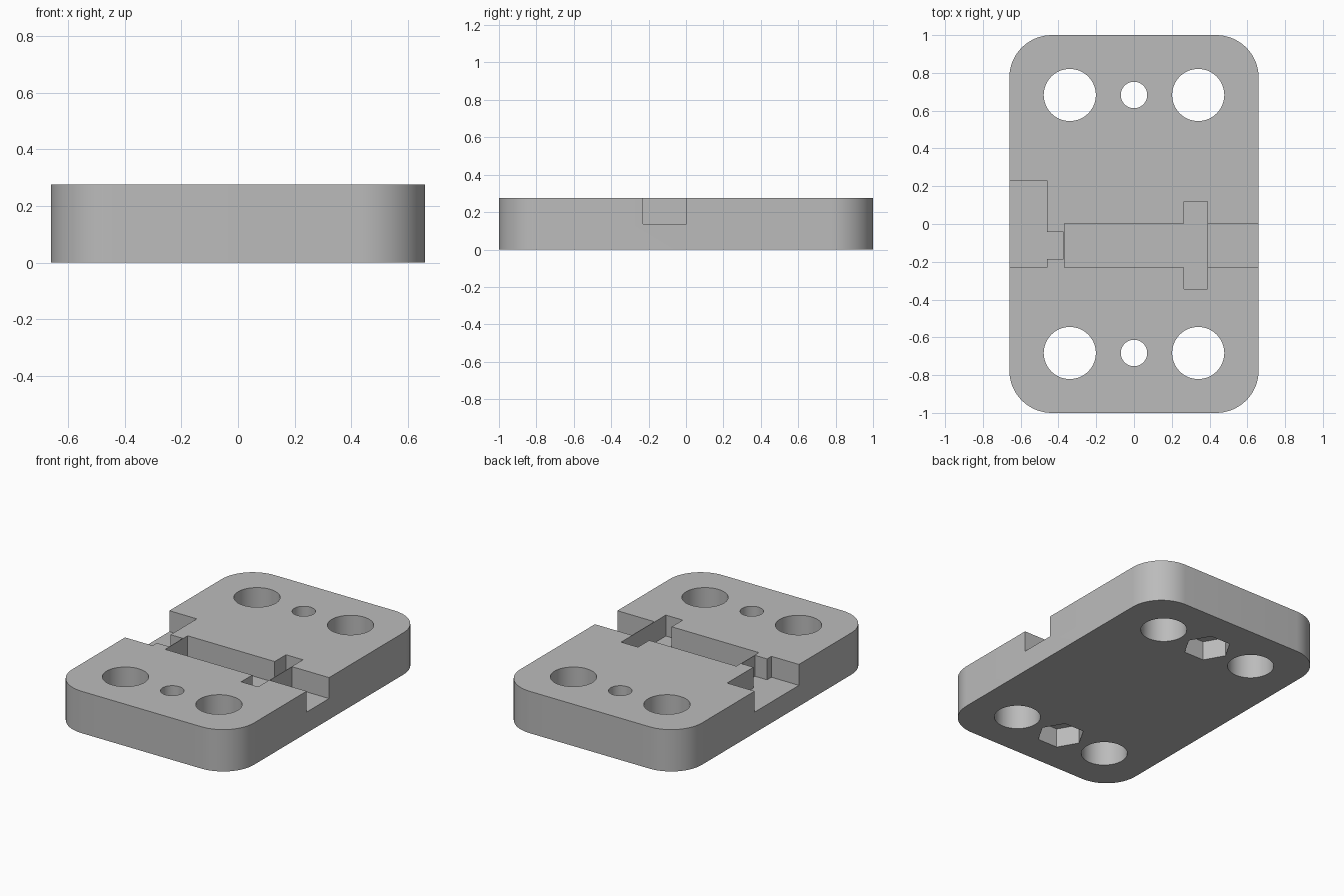
import bpy, bmesh
from math import cos, sin, pi, radians

cube = bpy.data.objects.get("Cube")
if cube:
    bpy.data.objects.remove(cube, do_unlink=True)

HALF_X, HALF_Y, HEIGHT, CORNER = 0.66, 1.0, 0.275, 0.225
FLOOR = HEIGHT / 2        # floor height of all the channels
OVER = 0.1                # how far cutters overshoot the plate
WALL = 0.002              # half thickness of the thin partitions

grey = bpy.data.materials.new("plain grey")
grey.use_nodes = True
grey.diffuse_color = (0.5, 0.5, 0.5, 1)
grey.node_tree.nodes["Principled BSDF"].inputs["Base Color"].default_value = (0.5, 0.5, 0.5, 1)


def arc(cx, cy, r, start, end, steps):
    """Points along an arc, angles in degrees."""
    angles = [radians(start + (end - start) * i / steps) for i in range(steps + 1)]
    return [(cx + r * cos(a), cy + r * sin(a)) for a in angles]


def ring(cx, cy, r, sides):
    return arc(cx, cy, r, 0, 360, sides)[:-1]


def prism(name, outline, z0, z1):
    """Extrude a counter-clockwise outline from z0 to z1."""
    bm = bmesh.new()
    base = bm.faces.new([bm.verts.new((x, y, z0)) for x, y in outline])
    top = bmesh.ops.extrude_face_region(bm, geom=[base])["geom"]
    bmesh.ops.translate(bm, vec=(0, 0, z1 - z0),
                        verts=[v for v in top if isinstance(v, bmesh.types.BMVert)])
    bmesh.ops.recalc_face_normals(bm, faces=bm.faces)
    mesh = bpy.data.meshes.new(name)
    bm.to_mesh(mesh)
    bm.free()
    mesh.materials.append(grey)
    obj = bpy.data.objects.new(name, mesh)
    bpy.context.collection.objects.link(obj)
    return obj


def cut(target, outline, z0, z1):
    """Subtract a prism from the target."""
    cutter = prism("cutter", outline, z0, z1)
    cutter.hide_render = True
    mod = target.modifiers.new("cut", "BOOLEAN")
    mod.operation, mod.solver, mod.object = "DIFFERENCE", "EXACT", cutter
    bpy.context.view_layer.objects.active = target
    bpy.ops.object.modifier_apply(modifier=mod.name)
    bpy.data.objects.remove(cutter, do_unlink=True)


# Rounded plate
outline = []
for i, (sx, sy) in enumerate([(1, 1), (-1, 1), (-1, -1), (1, -1)]):
    outline += arc(sx * (HALF_X - CORNER), sy * (HALF_Y - CORNER), CORNER,
                   90 * i, 90 * i + 90, 16)
plate = prism("mounting_plate", outline, 0, HEIGHT)

# Bolt holes, with hexagonal nut pockets under the middle ones
for y in (-0.683, 0.683):
    for x in (-0.34, 0.34):
        cut(plate, ring(x, y, 0.138, 64), -OVER, HEIGHT + OVER)
    cut(plate, ring(0, y, 0.07, 40), -OVER, HEIGHT + OVER)
    cut(plate, ring(0, y, 0.143, 6), -OVER, 0.125)

# Channel across the top, in three parts divided by thin partitions
front, back = -0.23, 0.003
left_wall, right_wall = 0.39, -0.37
end = HALF_X + OVER
channels = [
    # open slot on the left side
    [(left_wall + WALL, front), (end, front), (end, back), (left_wall + WALL, back)],
    # middle pocket with a cross bar
    [(right_wall + WALL, front), (0.265, front), (0.265, -0.345),
     (left_wall - WALL, -0.345), (left_wall - WALL, 0.12), (0.265, 0.12),
     (0.265, back), (right_wall + WALL, back)],
    # wide slot with a narrow neck on the right side
    [(-end, front), (-0.46, front), (-0.46, -0.185), (right_wall - WALL, -0.185),
     (right_wall - WALL, -0.043), (-0.46, -0.043), (-0.46, 0.23), (-end, 0.23)],
]
for channel in channels:
    cut(plate, channel, FLOOR, HEIGHT + OVER)

# Smooth round walls, sharp edges
bpy.ops.object.select_all(action="DESELECT")
plate.select_set(True)
bpy.context.view_layer.objects.active = plate
bpy.ops.object.shade_smooth_by_angle(angle=radians(30))
